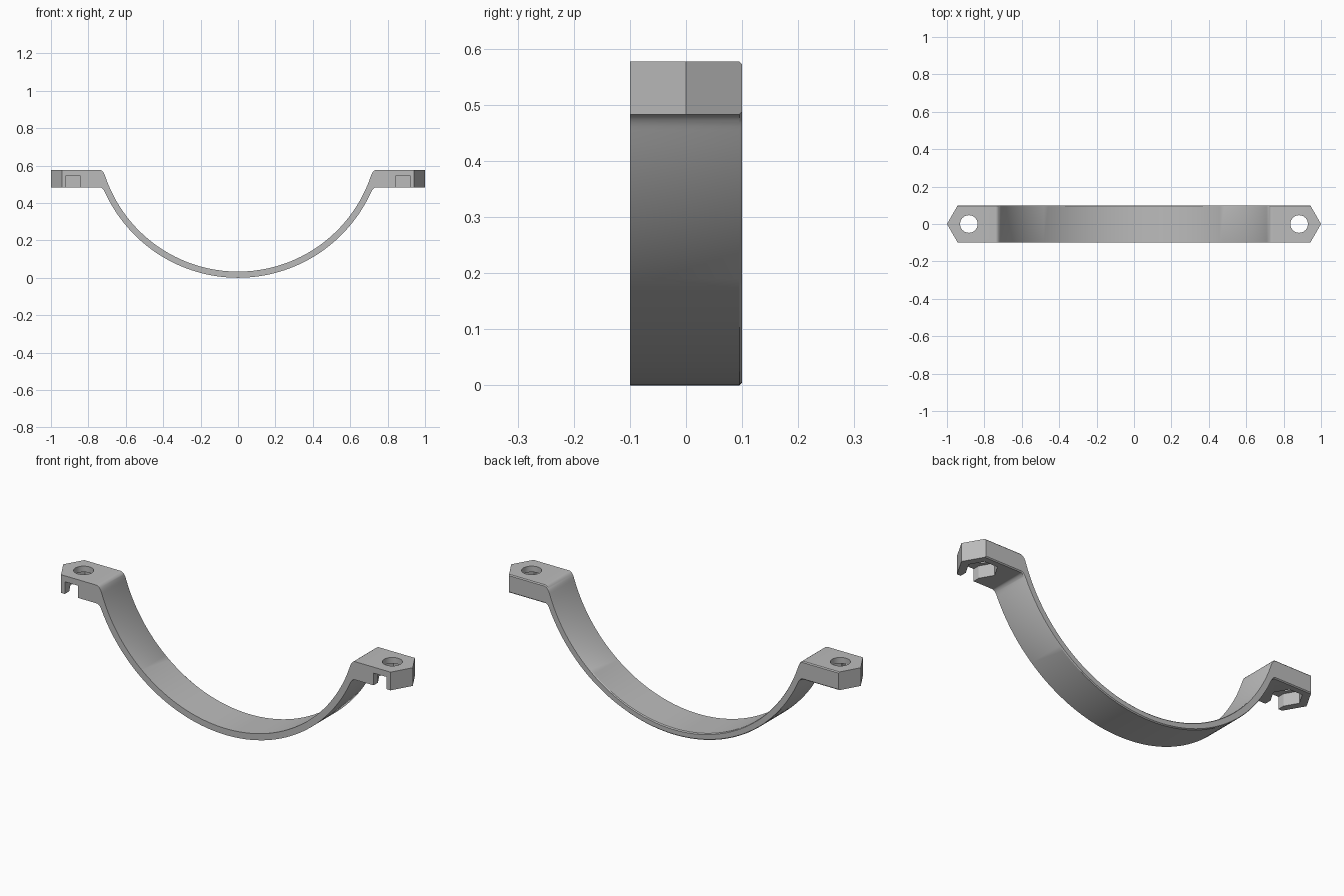
import bpy, bmesh, math
from mathutils import Vector

cube = bpy.data.objects.get("Cube")
if cube:
    bpy.data.objects.remove(cube, do_unlink=True)

HALF_W, TOP, BOTTOM = 0.1, 0.577, 0.483      # strap half width, flange heights
CENTRE_Z, R_IN, R_OUT = 0.782, 0.749, 0.782  # strap arc
BOLT_X = 0.883
CHAMFER = 0.005

grey = bpy.data.materials.new("plain grey")
grey.use_nodes = True
colour = (0.5, 0.5, 0.5, 1)
grey.diffuse_color = colour
grey.node_tree.nodes["Principled BSDF"].inputs["Base Color"].default_value = colour


def make_object(name, bm):
    bmesh.ops.recalc_face_normals(bm, faces=bm.faces)
    mesh = bpy.data.meshes.new(name)
    bm.to_mesh(mesh)
    bm.free()
    mesh.materials.append(grey)
    obj = bpy.data.objects.new(name, mesh)
    bpy.context.collection.objects.link(obj)
    return obj


def half_profile(radius, z_end, flat_z, fillet_x):
    """Arc from the lowest point, a rounded bend, then the flat flange."""
    end = math.acos((CENTRE_Z - z_end) / radius)
    pts = [Vector((radius * math.sin(end * i / 32), CENTRE_Z - radius * math.cos(end * i / 32)))
           for i in range(33)]
    a, c = pts[-1], Vector((fillet_x, flat_z))
    b = Vector((math.sqrt(radius ** 2 - (CENTRE_Z - flat_z) ** 2), flat_z))
    for i in range(1, 9):
        t = i / 8
        pts.append(a * (1 - t) ** 2 + b * 2 * t * (1 - t) + c * t * t)
    return pts + [Vector((1.02, flat_z))]


def prism(name, points, z0, z1):
    bm = bmesh.new()
    low = [bm.verts.new((x, y, z0)) for x, y in points]
    high = [bm.verts.new((x, y, z1)) for x, y in points]
    bm.faces.new(low)
    bm.faces.new(high)
    for i in range(len(points)):
        j = (i + 1) % len(points)
        bm.faces.new((low[i], low[j], high[j], high[i]))
    obj = make_object(name, bm)
    obj.hide_render = True
    return obj


def polygon(cx, radius, n):
    return [(cx + radius * math.cos(math.tau * i / n), radius * math.sin(math.tau * i / n))
            for i in range(n)]


# Strap and flanges: cross-sections lofted along the mirrored profile
inner = half_profile(R_IN, 0.54, TOP, 0.74)
outer = half_profile(R_OUT, 0.455, BOTTOM, 0.738)
right = list(zip(inner, outer))
left = [(Vector((-a.x, a.y)), Vector((-b.x, b.y))) for a, b in right[:0:-1]]

bm = bmesh.new()
rings = []
for a, b in left + right:
    inset = (b - a).normalized() * CHAMFER
    section = [(a, -HALF_W), (a, HALF_W - CHAMFER), (a + inset, HALF_W),
               (b - inset, HALF_W), (b, HALF_W - CHAMFER), (b, -HALF_W)]
    rings.append([bm.verts.new((p.x, y, p.y)) for p, y in section])
for r, s in zip(rings, rings[1:]):
    for i in range(6):
        j = (i + 1) % 6
        bm.faces.new((r[i], r[j], s[j], s[i]))
bm.faces.new(rings[0])
bm.faces.new(rings[-1])

# Pointed flange ends
for sx in (-1, 1):
    for sy in (-1, 1):
        normal = Vector((sx * math.cos(math.pi / 6), sy * math.sin(math.pi / 6), 0))
        cut = bmesh.ops.bisect_plane(bm, geom=bm.verts[:] + bm.edges[:] + bm.faces[:],
                                     plane_co=(sx, 0, 0), plane_no=normal, clear_outer=True)
        edges = [e for e in cut["geom_cut"] if isinstance(e, bmesh.types.BMEdge)]
        bmesh.ops.contextual_create(bm, geom=edges)
strap = make_object("clamp_strap", bm)

# Bolt holes, hexagonal nut pockets and front slots
cutters = []
for s in (-1, 1):
    x = s * BOLT_X
    w = 0.0374
    cutters += [prism("bolt_hole_cutter", polygon(x, 0.047, 40), 0.4, 0.7),
                prism("nut_pocket_cutter", polygon(x, 0.075, 6), 0.4, 0.546),
                prism("slot_cutter", [(x - w, -0.2), (x + w, -0.2), (x + w, 0), (x - w, 0)],
                      0.4, 0.546)]
bpy.context.view_layer.objects.active = strap
for cutter in cutters:
    mod = strap.modifiers.new("cut", "BOOLEAN")
    mod.operation, mod.solver, mod.object = "DIFFERENCE", "EXACT", cutter
    bpy.ops.object.modifier_apply(modifier=mod.name)
    bpy.data.objects.remove(cutter, do_unlink=True)

bpy.ops.object.select_all(action="DESELECT")
strap.select_set(True)
bpy.ops.object.shade_smooth_by_angle(angle=math.radians(30))
